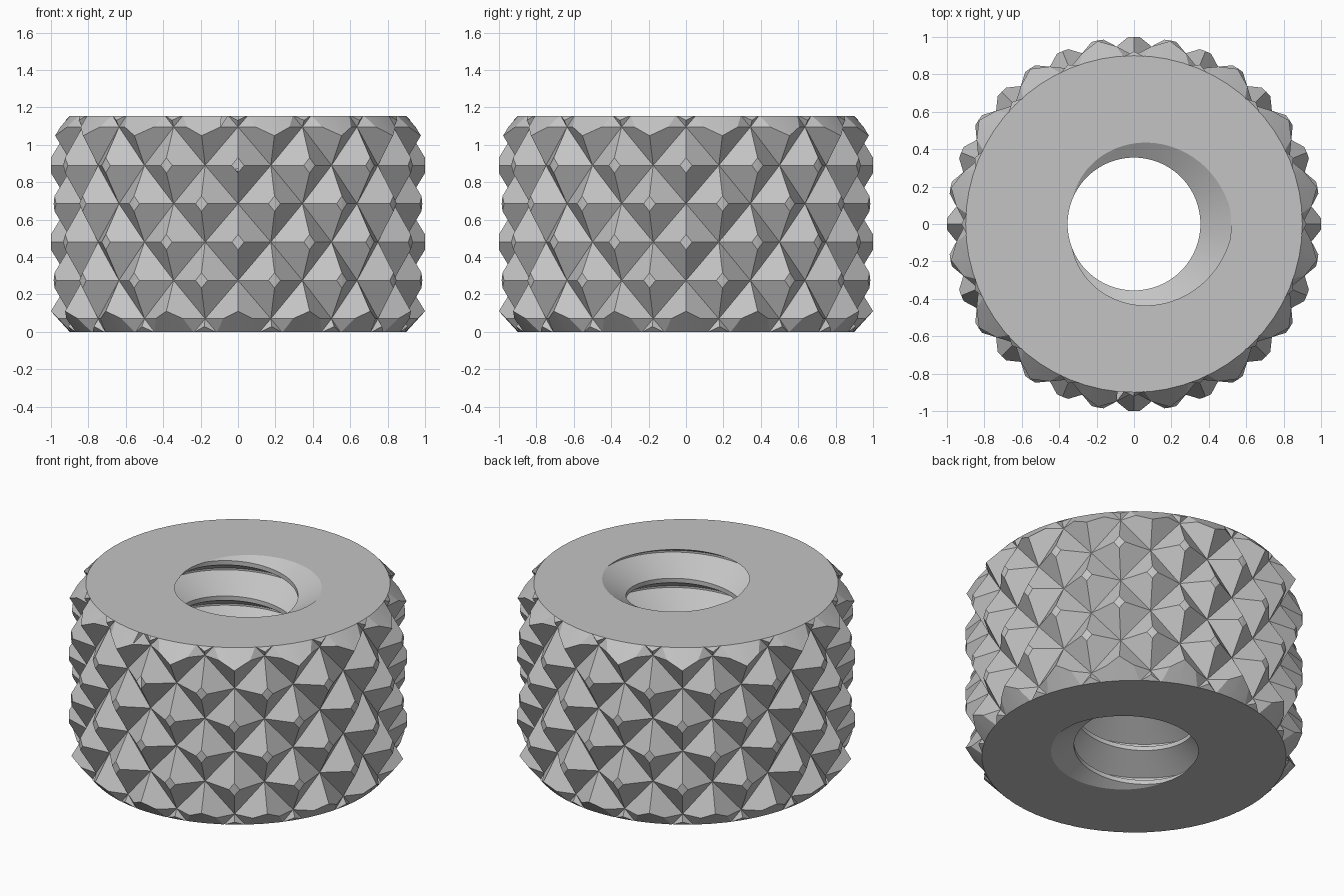
import bpy, bmesh, math

if "Cube" in bpy.data.objects:
    bpy.data.objects.remove(bpy.data.objects["Cube"])

HEIGHT = 1.155
PEAK, VALLEY, RIM = 1.025, 0.90, 1.0    # knurl tip, knurl groove, trimmed tip radius
CHAMFER = 0.11
PITCH = HEIGHT / 5
BORE_MIN, BORE_MAX = 0.355, 0.52


def polar(r, a, z):
    return (r * math.cos(a), r * math.sin(a), z)


def finish(bm, name):
    bmesh.ops.recalc_face_normals(bm, faces=bm.faces[:])
    mesh = bpy.data.meshes.new(name)
    bm.to_mesh(mesh)
    bm.free()
    obj = bpy.data.objects.new(name, mesh)
    bpy.context.collection.objects.link(obj)
    return obj


def fan(bm, loop, z):
    """Close a loop with triangles round a centre point."""
    c = bm.verts.new((0, 0, z))
    for a, b in zip(loop, loop[1:] + loop[:1]):
        bm.faces.new((c, a, b))


def knurled_body(cols=32, rows=8, step=0.205, z0=-0.135):
    """Checkerboard of peaks and valleys, split along the grooves."""
    bm = bmesh.new()
    high = lambda i, m: (i + m) % 2 == 1
    g = [[bm.verts.new(polar(PEAK if high(i, m) else VALLEY,
                             math.tau * i / cols, z0 + step * m))
          for i in range(cols)] for m in range(rows)]
    for m in range(rows - 1):
        for i in range(cols):
            k = (i + 1) % cols
            a, b, c, d = g[m][i], g[m][k], g[m + 1][k], g[m + 1][i]
            tris = ((a, b, d), (b, c, d)) if high(i, m) else ((a, b, c), (a, c, d))
            for t in tris:
                bm.faces.new(t)
    fan(bm, g[0], z0)
    fan(bm, g[-1], z0 + step * (rows - 1))
    return finish(bm, "knurled_nut")


def chamfered_blank(sides=64):
    """Cylinder with bevelled rims that trims the knurl."""
    bm = bmesh.new()
    profile = [(VALLEY, 0), (RIM, CHAMFER), (RIM, HEIGHT - CHAMFER), (VALLEY, HEIGHT)]
    g = [[bm.verts.new(polar(r, math.tau * i / sides, z)) for i in range(sides)]
         for r, z in profile]
    for lo, hi in zip(g, g[1:]):
        for i in range(sides):
            k = (i + 1) % sides
            bm.faces.new((lo[i], lo[k], hi[k], hi[i]))
    bm.faces.new(g[0])
    bm.faces.new(g[-1])
    return finish(bm, "blank_cutter")


def thread_tap(cols=96, turns=9):
    """Helical V thread, solid, longer than the nut at both ends."""
    bm = bmesh.new()
    flank = (BORE_MAX - BORE_MIN) * math.tan(math.radians(30))
    root = 0.012
    crest = PITCH - 2 * flank - root
    prof = [(BORE_MIN, -root / 2 - flank), (BORE_MAX, -root / 2),
            (BORE_MAX, root / 2), (BORE_MIN, root / 2 + flank)]
    n, top = len(prof), len(prof) * turns
    g = []
    for i in range(cols):
        g.append([])
        for j in range(top + 1):
            r, dz = prof[j % n]
            z = PITCH * (j // n - 2 + i / cols) + dz
            g[i].append(bm.verts.new(polar(r, math.tau * i / cols, z)))
    for i in range(cols):
        last = i == cols - 1
        nxt, shift = (g[0], n) if last else (g[i + 1], 0)
        for j in range(top - shift):
            q = (g[i][j], nxt[j + shift], nxt[j + 1 + shift], g[i][j + 1])
            bm.faces.new(q[:3])
            bm.faces.new((q[0], q[2], q[3]))
    fan(bm, [c[0] for c in g] + [g[0][j] for j in range(n, 0, -1)], -0.7)
    fan(bm, [c[top] for c in g] + [g[-1][j] for j in range(top - 1, top - n - 1, -1)], 2.0)
    return finish(bm, "thread_cutter")


# Knurled body, trimmed to the blank, then tapped
nut = knurled_body()
for cutter, op in ((chamfered_blank(), 'INTERSECT'), (thread_tap(), 'DIFFERENCE')):
    mod = nut.modifiers.new(cutter.name, 'BOOLEAN')
    mod.operation, mod.object, mod.solver = op, cutter, 'EXACT'
    cutter.hide_render = True
    bpy.context.view_layer.objects.active = nut
    bpy.ops.object.modifier_apply(modifier=mod.name)
    bpy.data.objects.remove(cutter)

# Plain grey metal
steel = bpy.data.materials.new("grey_metal")
steel.diffuse_color = (0.55, 0.55, 0.55, 1)
steel.use_nodes = True
steel.node_tree.nodes["Principled BSDF"].inputs["Base Color"].default_value = steel.diffuse_color
nut.data.materials.clear()
nut.data.materials.append(steel)

# Smooth only the fine steps of the thread
bpy.ops.object.select_all(action='DESELECT')
nut.select_set(True)
bpy.ops.object.shade_smooth_by_angle(angle=math.radians(5))
